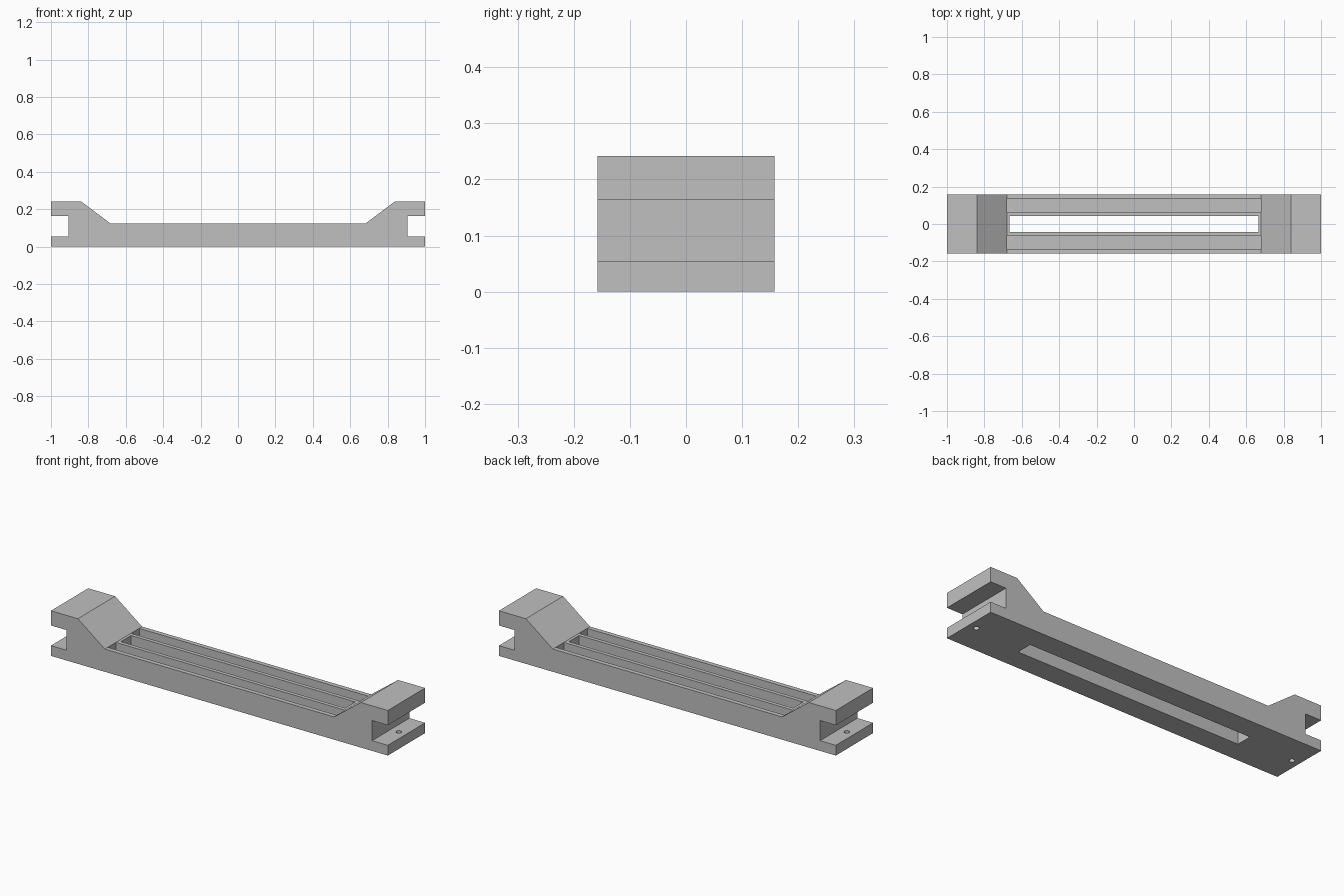
import bpy, bmesh
from mathutils import Matrix, Vector

default = bpy.data.objects.get("Cube")
if default:
    bpy.data.objects.remove(default, do_unlink=True)

grey = bpy.data.materials.new("plain grey")
grey.use_nodes = True
colour = (0.53, 0.53, 0.53, 1)
grey.diffuse_color = colour
grey.node_tree.nodes["Principled BSDF"].inputs["Base Color"].default_value = colour

HALF_WIDTH = 0.158
DECK = 0.122


def add_object(name, bm):
    bmesh.ops.recalc_face_normals(bm, faces=bm.faces[:])
    mesh = bpy.data.meshes.new(name)
    bm.to_mesh(mesh)
    bm.free()
    mesh.materials.append(grey)
    obj = bpy.data.objects.new(name, mesh)
    bpy.context.collection.objects.link(obj)
    return obj


def add_box(bm, x, y0, y1, z0, z1):
    """Box spanning -x to x, y0 to y1, z0 to z1."""
    size = Matrix.Diagonal((2 * x, y1 - y0, z1 - z0, 1))
    centre = Matrix.Translation((0, (y0 + y1) / 2, (z0 + z1) / 2))
    bmesh.ops.create_cube(bm, size=1, matrix=centre @ size)


# Body: half profile from the bottom to the deck, mirrored, then extruded
half = [(1, 0), (1, 0.055), (0.907, 0.055), (0.907, 0.163),
        (1, 0.163), (1, 0.242), (0.84, 0.242), (0.68, DECK)]
profile = half + [(-x, z) for x, z in reversed(half)]
bm = bmesh.new()
side = bm.faces.new([bm.verts.new((x, -HALF_WIDTH, z)) for x, z in profile])
grown = bmesh.ops.extrude_face_region(bm, geom=[side])["geom"]
bmesh.ops.translate(bm, vec=Vector((0, 2 * HALF_WIDTH, 0)),
                    verts=[v for v in grown if isinstance(v, bmesh.types.BMVert)])
body = add_object("bracket_body", bm)

# Cutters: central through slot, two side channels, a screw hole at each end
bm = bmesh.new()
add_box(bm, 0.665, -0.043, 0.043, -0.05, 0.2)
for s in (-1, 1):
    low, high = sorted((s * 0.064, s * 0.133))
    add_box(bm, 0.679, low, high, 0.04, 0.2)
    bmesh.ops.create_cone(bm, cap_ends=True, segments=24, radius1=0.014,
                          radius2=0.014, depth=0.15,
                          matrix=Matrix.Translation((s * 0.955, 0, 0.03)))
cutter = add_object("slot_cutter", bm)
cutter.hide_render = True

# Cut the openings and keep the result as plain geometry
cut = body.modifiers.new("openings", 'BOOLEAN')
cut.operation = 'DIFFERENCE'
cut.solver = 'EXACT'
cut.object = cutter
bpy.context.view_layer.update()
graph = bpy.context.evaluated_depsgraph_get()
result = bpy.data.meshes.new_from_object(body.evaluated_get(graph))
body.modifiers.clear()
body.data = result
bpy.data.objects.remove(cutter, do_unlink=True)
